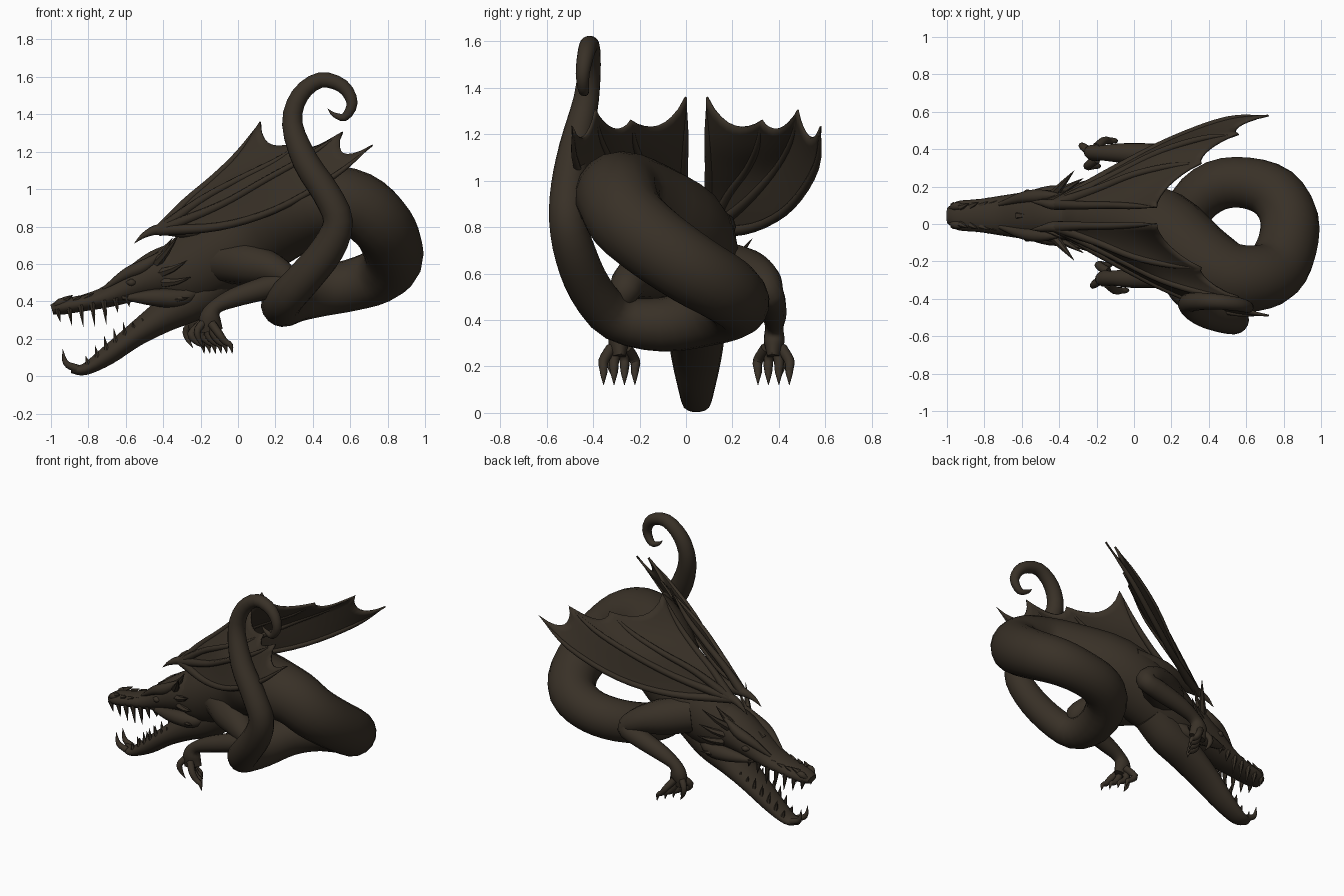
import bpy
import bmesh
import math
import random
from mathutils import Vector

random.seed(4)
CENTRE = .045  # y of the plane that the head, arms and wings mirror across

cube = bpy.data.objects.get("Cube")
if cube:
    bpy.data.objects.remove(cube, do_unlink=True)

hide = bpy.data.materials.new("dark brown hide")
hide.use_nodes = True
colour = (.040, .030, .020, 1)
hide.diffuse_color = colour
hide.node_tree.nodes["Principled BSDF"].inputs["Base Color"].default_value = colour
hide.node_tree.nodes["Principled BSDF"].inputs["Roughness"].default_value = .8


def spline(points, steps):
    """Smooth path through points of any dimension."""
    pts = [Vector(p) for p in points]
    pts = [pts[0] * 2 - pts[1]] + pts + [pts[-1] * 2 - pts[-2]]
    path = []
    for a, b, c, d in zip(pts, pts[1:], pts[2:], pts[3:]):
        for i in range(steps):
            t = i / steps
            path.append((b * 2 + (c - a) * t + (a * 2 - b * 5 + c * 4 - d) * t * t
                         + (b * 3 - a - c * 3 + d) * t ** 3) / 2)
    return path + [pts[-2]]


def tube(bm, points, sides=10, steps=4):
    """Skin rings along a path; points are x, y, z, half width, half height."""
    points = [tuple(p) + (p[-1],) * (5 - len(p)) for p in points]
    path = spline(points, steps)
    centres = [p.xyz for p in path]
    normal = None
    rings = []
    for i, p in enumerate(path):
        tangent = (centres[min(i + 1, len(path) - 1)] - centres[max(i - 1, 0)]).normalized()
        if normal is None:
            normal = Vector((1, 0, 0)) if abs(tangent.z) > .9 else Vector((0, 0, 1))
        normal = (normal - tangent * normal.dot(tangent)).normalized()
        across = tangent.cross(normal)
        wide, high = max(p[3], .001), max(p[4], .001)
        ring = []
        for k in range(sides):
            a = math.tau * k / sides
            ring.append(bm.verts.new(centres[i] + across * wide * math.cos(a)
                                     + normal * high * math.sin(a)))
        rings.append(ring)
    for low, up in zip(rings, rings[1:]):
        for k in range(sides):
            j = (k + 1) % sides
            bm.faces.new((low[k], low[j], up[j], up[k]))
    bm.faces.new(rings[0])
    bm.faces.new(rings[-1])


def sided(points, s=1, dx=0):
    """Move points from the mirror plane out to one side."""
    return [(p[0] + dx, CENTRE + s * p[1]) + tuple(p[2:]) for p in points]


def spike(bm, base, tip, radius, s=1, bend=0):
    mid = [(a + b) / 2 for a, b in zip(base, tip)]
    mid[2] += bend
    tube(bm, sided([(*base, radius), (*mid, radius * .6), (*tip, .001)], s), 6, 2)


def finish(name, bm):
    bmesh.ops.recalc_face_normals(bm, faces=bm.faces)
    mesh = bpy.data.meshes.new(name)
    bm.to_mesh(mesh)
    bm.free()
    mesh.materials.append(hide)
    obj = bpy.data.objects.new(name, mesh)
    bpy.context.collection.objects.link(obj)
    bpy.ops.object.select_all(action="DESELECT")
    obj.select_set(True)
    bpy.context.view_layer.objects.active = obj
    bpy.ops.object.shade_smooth_by_angle(angle=math.radians(50))
    return obj


# Body: chest, raised coil, low return under the belly, rising curled tail
bm = bmesh.new()
tube(bm, [
    (-.42, .045, .54, .12, .14), (-.28, .045, .56, .16, .19), (-.08, .03, .66, .2, .21),
    (.14, -.03, .78, .22), (.33, -.185, .885, .208), (.49, -.28, .935, .193),
    (.64, -.29, .915, .178), (.75, -.25, .83, .17), (.815, -.13, .725, .163),
    (.83, .03, .615, .156), (.75, .165, .535, .148), (.6, .22, .485, .138),
    (.44, .205, .455, .136), (.31, .1, .42, .13), (.24, -.1, .38, .117),
    (.25, -.3, .41, .1), (.36, -.41, .53, .095), (.48, -.475, .68, .09),
    (.535, -.51, .83, .08), (.47, -.505, .98, .076), (.36, -.475, 1.15, .07),
    (.29, -.43, 1.35, .055), (.33, -.415, 1.5, .048), (.44, -.415, 1.583, .042),
    (.56, -.43, 1.55, .037), (.61, -.445, 1.46, .03), (.57, -.44, 1.385, .022),
    (.51, -.43, 1.4, .012), (.48, -.43, 1.43, .001)], sides=18, steps=3)
finish("body_and_tail", bm)

# Upper head and snout
bm = bmesh.new()
tube(bm, sided([
    (-.26, 0, .61, .12, .13), (-.42, 0, .55, .138, .13), (-.56, 0, .49, .128, .095),
    (-.7, 0, .425, .108, .06), (-.83, 0, .39, .088, .045), (-.94, 0, .37, .078, .042),
    (-.995, 0, .355, .045, .028)]), sides=14)
for s in (-1, 1):
    # brow ridge, eye, nostril and cheek
    tube(bm, sided([(-.72, .06, .465, .01), (-.6, .095, .545, .03), (-.5, .105, .59, .035),
                    (-.38, .11, .68, .004)], s), 8)
    tube(bm, sided([(-.6, .11, .5, .004), (-.57, .12, .5, .02), (-.54, .12, .5, .004)], s), 8)
    tube(bm, sided([(-.99, .035, .365, .006), (-.95, .05, .395, .022), (-.89, .045, .4, .006)], s), 8)
    tube(bm, sided([(-.62, .1, .42, .01), (-.45, .115, .42, .045), (-.3, .1, .42, .05),
                    (-.2, .09, .47, .02)], s), 8)
finish("upper_head", bm)

# Lower jaw and throat
bm = bmesh.new()
tube(bm, sided([
    (-.1, 0, .52, .12, .12), (-.24, 0, .415, .125, .12), (-.4, 0, .32, .12, .09),
    (-.55, 0, .22, .105, .065), (-.7, 0, .108, .08, .052), (-.82, 0, .036, .06, .032),
    (-.89, 0, .04, .04, .024)]), sides=14)
finish("lower_jaw", bm)

# Teeth
bm = bmesh.new()
for s in (-1, 1):
    for i, length in enumerate((.07, .1, .12, .13, .13, .08, .06)):
        f = i / 6
        x, y, z = -.965 + f * .37, .055 + f * .05, .36 + f * .07
        spike(bm, (x, y, z), (x + .015, y - .004, z - length), .018, s)
        x, y, z = -.8 + f * .3, .043 + f * .045, .06 + f * .21
        spike(bm, (x, y, z), (x - .015, y, z + length * .7), .016, s)
    tube(bm, sided([(-.86, .03, .04, .022), (-.92, .035, .07, .016),
                    (-.938, .035, .145, .001)], s), 8)
finish("teeth", bm)

# Head frill and crest
bm = bmesh.new()
for s in (-1, 1):
    for base, tip in (((-.44, .1, .6), (-.32, .24, .75)), ((-.42, .11, .55), (-.27, .2, .62)),
                      ((-.45, .08, .62), (-.35, .13, .74)), ((-.4, .11, .5), (-.25, .19, .53)),
                      ((-.4, .11, .42), (-.26, .17, .42))):
        spike(bm, base, tip, .028, s, bend=-.01)
    for i in range(10):
        f = i / 9
        x, y, z = -.93 + f * .5, .045 + f * .05, .405 + f * f * .2
        jitter = random.uniform(.7, 1.2)
        spike(bm, (x, y, z), (x + .05 * jitter, y + .02, z + .03 * jitter), .02, s)
for i in range(7):
    x, z = -.62 + i * .05, .54 + i * .027
    spike(bm, (x, 0, z), (x + .07, 0, z + .06), .025)
finish("head_spines", bm)

# Arms with clawed hands
for s, label in ((1, "left"), (-1, "right")):
    bm = bmesh.new()
    dx = -.02 if s > 0 else .04
    tube(bm, sided([(-.12, .1, .62, .12), (.02, .2, .6, .115), (.15, .28, .57, .085),
                    (.22, .315, .51, .062), (.1, .325, .47, .062), (-.06, .335, .42, .052),
                    (-.16, .335, .37, .04), (-.19, .335, .31, .058, .045),
                    (-.18, .335, .24, .06, .03)], s, dx), 12)
    # four fingers and a thumb, each ending in a claw
    for i in range(4):
        y = .265 + i * .045
        x = -.23 + i * .03
        tube(bm, sided([(-.18, .3 + i * .022, .28, .024), (x, y, .225, .022),
                        (x + .03, y, .185, .018), (x + .06, y, .165, .014),
                        (x + .07, y, .12, .001)], s, dx), 8, 3)
    tube(bm, sided([(-.2, .33, .31, .026), (-.255, .37, .25, .02), (-.25, .37, .2, .014),
                    (-.22, .36, .15, .001)], s, dx), 8, 3)
    finish(label + "_arm", bm)

# Wings: ribs fanning from a wrist, with scalloped skin between them
wrist = (-.42, .06, .78)
ribs = [
    [wrist, (-.1, .25, .8), (.2, .405, .89), (.5, .515, 1.06), (.72, .535, 1.235)],
    [wrist, (-.1, .22, .91), (.15, .345, 1.05), (.38, .415, 1.18), (.56, .435, 1.305)],
    [wrist, (-.2, .14, .94), (0, .22, 1.05), (.2, .265, 1.15), (.36, .28, 1.26)],
    [wrist, (-.28, .055, .93), (-.13, .055, 1.06), (0, .05, 1.19), (.12, .045, 1.36)]]
rows, columns = 16, 8
for s, label in ((1, "left"), (-1, "right")):
    paths = [spline(sided(rib, s), rows // 4) for rib in ribs]

    def along(path, v):
        i = min(int(v * rows), rows - 1)
        return path[i].lerp(path[i + 1], v * rows - i)

    bm = bmesh.new()
    for first, second, scallop in zip(paths, paths[1:], (.1, .09, .1)):
        grid = []
        for r in range(rows + 1):
            line = []
            for c in range(columns + 1):
                u = c / columns
                v = r / rows * (1 - scallop * math.sin(math.pi * u) ** .7)
                point = along(first, v).lerp(along(second, v), u)
                point.z -= .02 * v * math.sin(math.pi * u)
                line.append(bm.verts.new(point))
            grid.append(line)
        for low, up in zip(grid, grid[1:]):
            for c in range(columns):
                bm.faces.new((low[c], low[c + 1], up[c + 1], up[c]))
    bmesh.ops.remove_doubles(bm, verts=bm.verts, dist=.0005)
    skin = finish(label + "_wing_skin", bm)
    solid = skin.modifiers.new("thickness", "SOLIDIFY")
    solid.thickness = .012
    solid.offset = 0

    # rib bones, upper arm and thumb claw
    bm = bmesh.new()
    for rib in ribs:
        radii = (.03, .022, .019, .016, .001)
        tube(bm, sided([(*p, r) for p, r in zip(rib, radii)], s), 8)
    tube(bm, sided([(.12, .09, .82, .06), (-.1, .11, .8, .06), (-.28, .08, .78, .042),
                    (-.42, .06, .785, .03), (-.5, .07, .755, .016), (-.555, .075, .71, .001)], s), 10)
    finish(label + "_wing_bones", bm)
